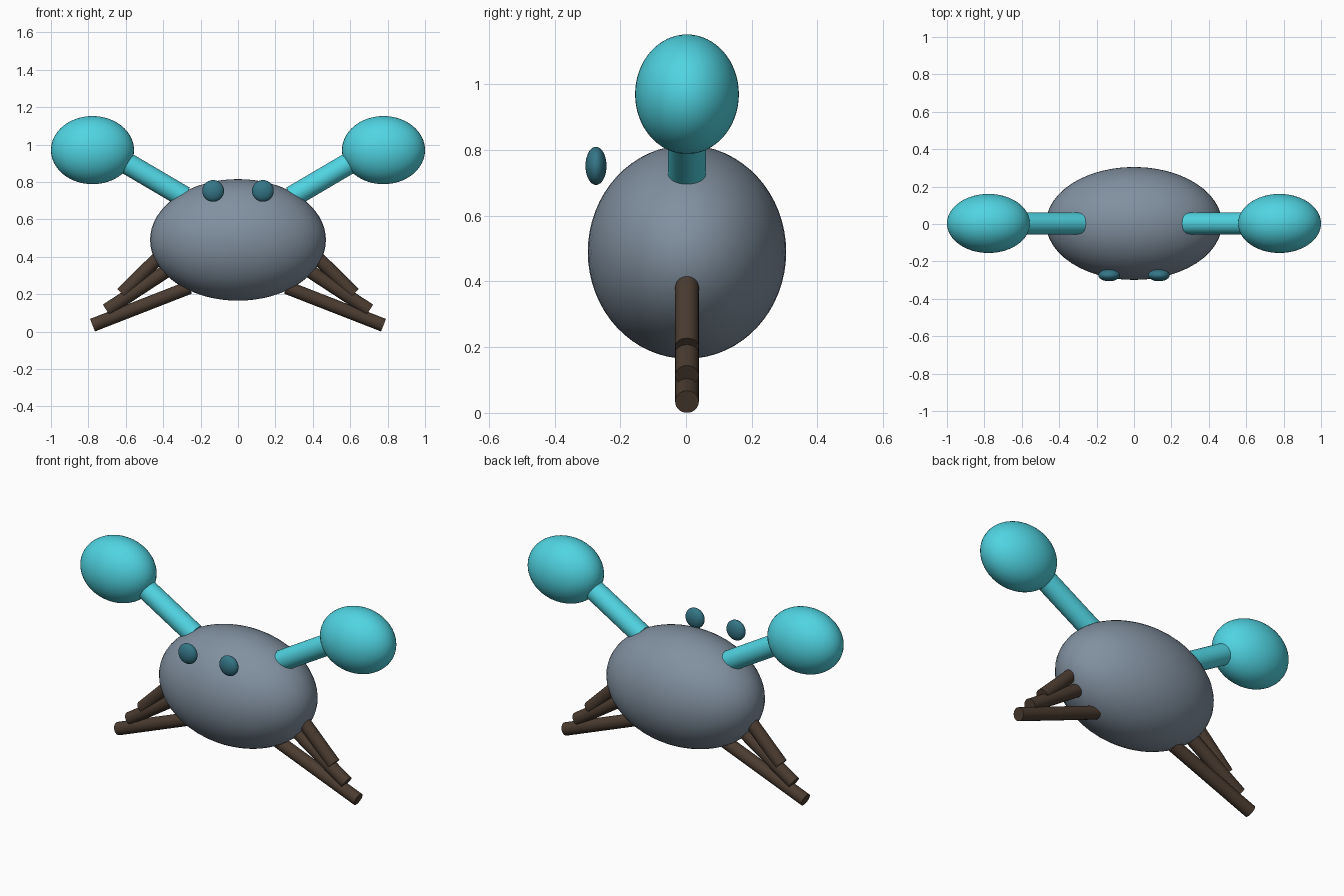
import bpy
import math
from mathutils import Vector

if "Cube" in bpy.data.objects:
    bpy.data.objects.remove(bpy.data.objects["Cube"])

Y0 = 0.003  # the body plane sits slightly behind the eyes' extent


def material(name, rgb):
    mat = bpy.data.materials.new(name)
    mat.diffuse_color = (*rgb, 1)
    mat.use_nodes = True
    mat.node_tree.nodes["Principled BSDF"].inputs["Base Color"].default_value = mat.diffuse_color
    return mat


SHELL = material("slate", (0.22, 0.28, 0.35))
CLAW = material("turquoise", (0.08, 0.66, 0.76))
LEG = material("dark_brown", (0.07, 0.045, 0.03))
EYE = material("deep_teal", (0.035, 0.18, 0.24))


def finish(name, mat):
    obj = bpy.context.object
    obj.name = name
    obj.data.materials.append(mat)
    bpy.ops.object.transform_apply(location=False, rotation=False, scale=True)
    bpy.ops.object.shade_smooth_by_angle(angle=math.radians(40))
    return obj


def ellipsoid(name, centre, radii, mat):
    bpy.ops.mesh.primitive_uv_sphere_add(segments=48, ring_count=32, radius=1, location=centre)
    bpy.context.object.scale = radii
    return finish(name, mat)


def rod(name, start, end, radius, mat):
    a, b = Vector(start), Vector(end)
    rot = (b - a).to_track_quat('Z', 'Y').to_euler()
    bpy.ops.mesh.primitive_cylinder_add(vertices=32, radius=radius, depth=(b - a).length,
                                        location=(a + b) / 2, rotation=rot)
    return finish(name, mat)


# Body shell
ellipsoid("body", (0, Y0, 0.49), (0.47, 0.302, 0.325), SHELL)

# Leg centre lines (inner x, z, outer x, z), all in one plane
LEGS = {
    "upper": (0.37, 0.45, 0.62, 0.202),
    "middle": (0.33, 0.358, 0.703, 0.114),
    "lower": (0.26, 0.236, 0.778, 0.034),
}

for side, s in (("left", -1), ("right", 1)):
    # Claw and its arm
    ellipsoid(f"{side}_claw", (s * 0.778, Y0, 0.97), (0.222, 0.158, 0.182), CLAW)
    rod(f"{side}_arm", (s * 0.287, Y0, 0.719), (s * 0.68, Y0, 0.95), 0.058, CLAW)
    # Eye, standing just clear of the shell
    ellipsoid(f"{side}_eye", (s * 0.133, -0.274, 0.752), (0.058, 0.032, 0.058), EYE)
    # Three splayed legs
    for name, (x1, z1, x2, z2) in LEGS.items():
        rod(f"{side}_{name}_leg", (s * x1, Y0, z1), (s * x2, Y0, z2), 0.036, LEG)
